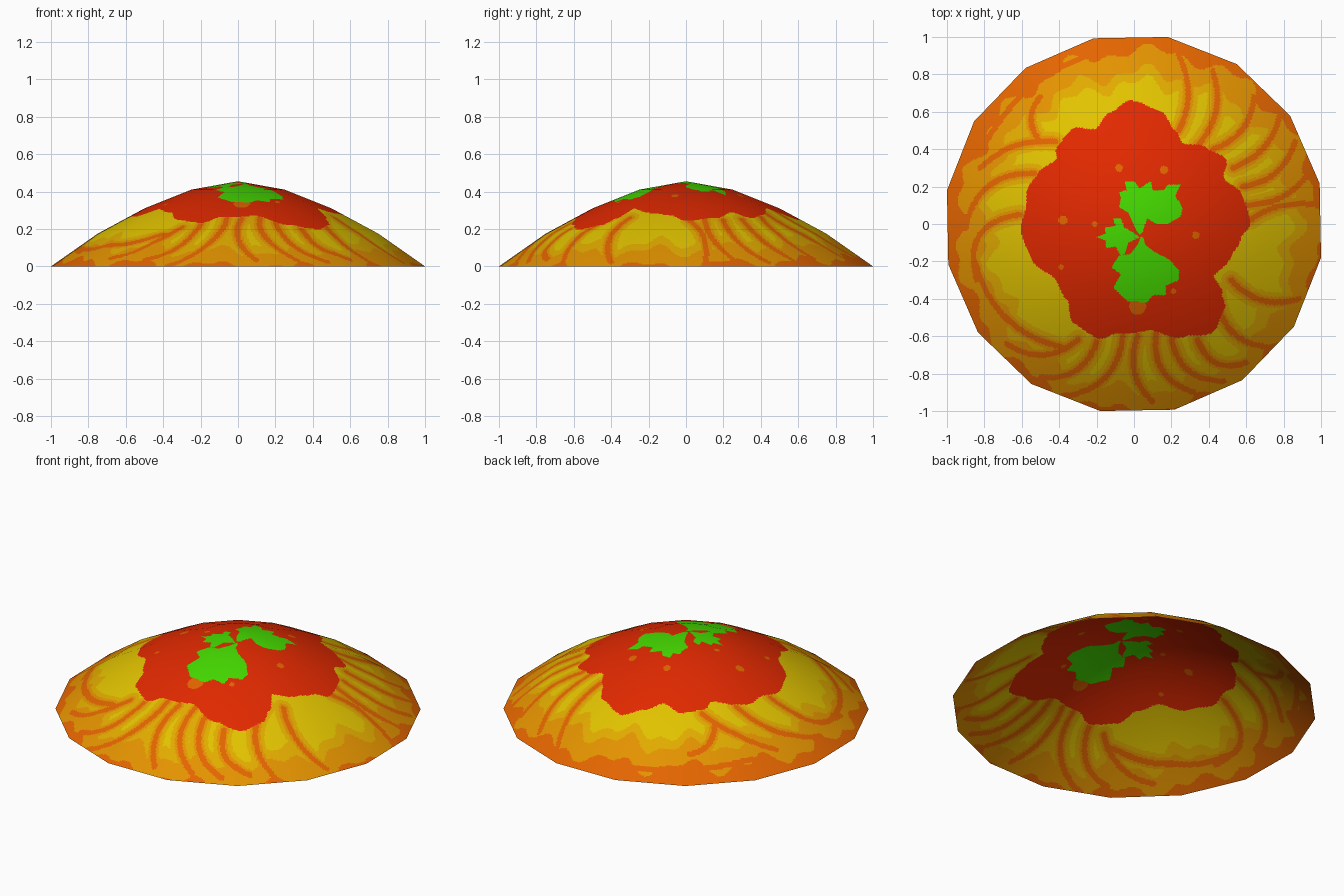
import bpy
import bmesh
import math
from mathutils import Vector, kdtree

if "Cube" in bpy.data.objects:
    bpy.data.objects.remove(bpy.data.objects["Cube"])

SIDES, SUB, RINGS, R = 16, 36, 140, 1.016
SEGS = SIDES * SUB
HEIGHTS = [0.455, 0.41, 0.31, 0.175, 0.0]

# One flat colour per ingredient (linear)
COLOURS = [("pasta yellow", (0.76, 0.55, 0.0, 1)), ("golden", (0.76, 0.41, 0.0, 1)),
           ("amber", (0.77, 0.29, 0.0, 1)), ("strand orange", (0.77, 0.13, 0.0, 1)),
           ("sauce red", (0.76, 0.022, 0.0, 1)), ("leaf green", (0.06, 0.71, 0.0, 1))]
YELLOW, GOLD, AMBER, ORANGE, RED, GREEN = range(6)

# Sauce outline: (angle, radius)
SAUCE = [(0, .62), (15, .60), (27, .54), (35, .60), (47, .56), (59, .505), (66, .545), (77, .62),
         (92, .66), (102, .61), (112, .55), (123, .605), (136, .58), (140, .54), (152, .58),
         (162, .60), (171, .585), (183, .605), (200, .575), (215, .515), (228, .54), (239, .62),
         (253, .64), (262, .59), (278, .575), (294, .66), (306, .715), (317, .665), (322, .60),
         (327, .51), (340, .545), (352, .575), (360, .62)]

# Three herb leaves seen from above
LEAVES = [
    [(.03, -.06), (.01, -.03), (-.03, .06), (-.08, .09), (-.07, .14), (-.08, .17), (-.04, .18),
     (-.05, .23), (0, .23), (.03, .19), (.09, .23), (.10, .18), (.16, .18), (.18, .21),
     (.25, .21), (.22, .15), (.26, .09), (.25, .04), (.18, 0), (.12, .0), (.07, .03), (.045, -.05)],
    [(.03, -.07), (-.02, -.035), (-.05, -.02), (-.07, .03), (-.11, .03), (-.10, -.01), (-.16, -.02),
     (-.15, -.05), (-.20, -.07), (-.15, -.09), (-.15, -.13), (-.10, -.12), (-.07, -.17),
     (-.05, -.16), (-.03, -.10)],
    [(.035, -.07), (.02, -.11), (-.02, -.16), (-.08, -.17), (-.12, -.23), (-.07, -.27),
     (-.11, -.34), (-.04, -.41), (.07, -.42), (.10, -.38), (.17, -.38), (.17, -.33), (.24, -.30),
     (.24, -.25), (.19, -.19), (.11, -.15), (.06, -.11), (.05, -.07)]]

# Small drops on the sauce: x, y, radius
DROPS = [(-.08, .30, .02), (.16, .29, .022), (-.38, .02, .024), (-.21, 0, .015),
         (.33, -.06, .02), (-.39, -.23, .014), (.02, -.44, .045), (.21, -.36, .015)]

# Grooves between noodles: start, end, sideways bend
STRANDS = [(.62, .02, .98, .10, .04), (.6, .1, .94, .28, -.05), (.58, .2, .86, .44, -.06),
           (.53, .3, .78, .58, -.05), (.42, .4, .64, .68, -.06), (.34, .42, .42, .82, -.06),
           (.24, .5, .24, .9, -.05), (-.25, .9, -.8, .42, -.07), (-.5, .44, -.5, .68, .05),
           (-.42, .44, -.82, .3, -.05), (-.53, .27, -.9, -.02, -.1), (-.61, .05, -.84, -.3, -.12),
           (-.85, -.2, -.38, -.66, -.1), (-.3, -.62, -.68, -.64, .07), (-.2, -.63, -.5, -.82, .07),
           (-.06, -.6, -.38, -.92, .09), (.02, -.6, .1, -.95, -.06),
           (.12, -.58, .32, -.9, -.08), (.2, -.6, .48, -.84, -.08), (.34, -.62, .6, -.74, -.07),
           (.44, -.36, .76, -.66, -.1), (.52, -.3, .88, -.4, -.06)]


def lerp_table(table, x):
    for (a, u), (b, v) in zip(table, table[1:]):
        if x <= b:
            t = (x - a) / (b - a)
            t = t * t * (3 - 2 * t)
            return u + (v - u) * t
    return table[-1][1]


def inside(poly, x, y):
    hit = False
    for (ax, ay), (bx, by) in zip(poly, poly[1:] + poly[:1]):
        if (ay > y) != (by > y) and x < ax + (y - ay) * (bx - ax) / (by - ay):
            hit = not hit
    return hit


# Sample the grooves so each face can find its nearest one
STEPS = 100
tree = kdtree.KDTree(len(STRANDS) * (STEPS + 1))
for i, (x0, y0, x1, y1, bend) in enumerate(STRANDS):
    a, b = Vector((x0, y0, 0)), Vector((x1, y1, 0))
    d = (b - a).normalized()
    side = Vector((-d.y, d.x, 0))
    for k in range(STEPS + 1):
        t = k / STEPS
        tree.insert(a.lerp(b, t) + side * bend * 4 * t * (1 - t), i * (STEPS + 1) + k)
tree.balance()


def colour_at(x, y):
    r, ang = math.hypot(x, y), math.degrees(math.atan2(y, x)) % 360
    if r < 0.5:
        if any(inside(leaf, x, y) for leaf in LEAVES):
            return GREEN
        if any(math.hypot(x - u, y - v) < w for u, v, w in DROPS):
            return ORANGE
    if r < lerp_table(SAUCE, ang):
        return RED
    gap = tree.find((x, y, 0))[2]
    wave = math.radians(ang)
    rim = r + 0.03 * math.sin(13 * wave + 5 * r) + 0.02 * math.sin(29 * wave - 8 * r)
    rim += 0.05 * math.cos(wave - 2.2)
    if gap < 0.015 or rim > 0.965:
        return ORANGE
    if gap < 0.029 or rim > 0.85:
        return AMBER
    if gap < 0.052 or rim > 0.79:
        return GOLD
    return YELLOW


# Open sixteen-sided dome, finely cut so the painted shapes follow its faces
corners = [Vector((R * math.cos(a), R * math.sin(a), 0)) for a in
           (math.radians(12.3) + k * 2 * math.pi / SIDES for k in range(SIDES))]
bm = bmesh.new()
rings = []
for j in range(1, RINGS + 1):
    f = j / RINGS
    band = min(int(f * 4), 3)
    z = HEIGHTS[band] + (HEIGHTS[band + 1] - HEIGHTS[band]) * (f * 4 - band)
    ring = []
    for i in range(SEGS):
        k, t = divmod(i, SUB)
        p = corners[k].lerp(corners[(k + 1) % SIDES], t / SUB) * f
        ring.append(bm.verts.new((p.x, p.y, z)))
    rings.append(ring)
top = bm.verts.new((0, 0, HEIGHTS[0]))
for i in range(SEGS):
    n = (i + 1) % SEGS
    bm.faces.new((top, rings[0][i], rings[0][n]))
    for inner, outer in zip(rings, rings[1:]):
        bm.faces.new((inner[i], outer[i], outer[n], inner[n]))
for face in bm.faces:
    c = face.calc_center_median()
    face.material_index = colour_at(c.x, c.y)
    face.smooth = True

mesh = bpy.data.meshes.new("pasta_mound")
bm.to_mesh(mesh)
bm.free()
for name, rgba in COLOURS:
    mat = bpy.data.materials.new(name)
    mat.diffuse_color = rgba
    mat.use_nodes = True
    mat.node_tree.nodes["Principled BSDF"].inputs["Base Color"].default_value = mat.diffuse_color
    mesh.materials.append(mat)

# Round shading over the coarse dome
normals = []
for v in mesh.vertices:
    r = math.hypot(v.co.x, v.co.y)
    s = 1.1 - 0.4 * r
    normals.append(Vector((v.co.x * s, v.co.y * s, 1)).normalized())
mesh.normals_split_custom_set_from_vertices(normals)
bpy.context.collection.objects.link(bpy.data.objects.new("pasta_mound", mesh))
